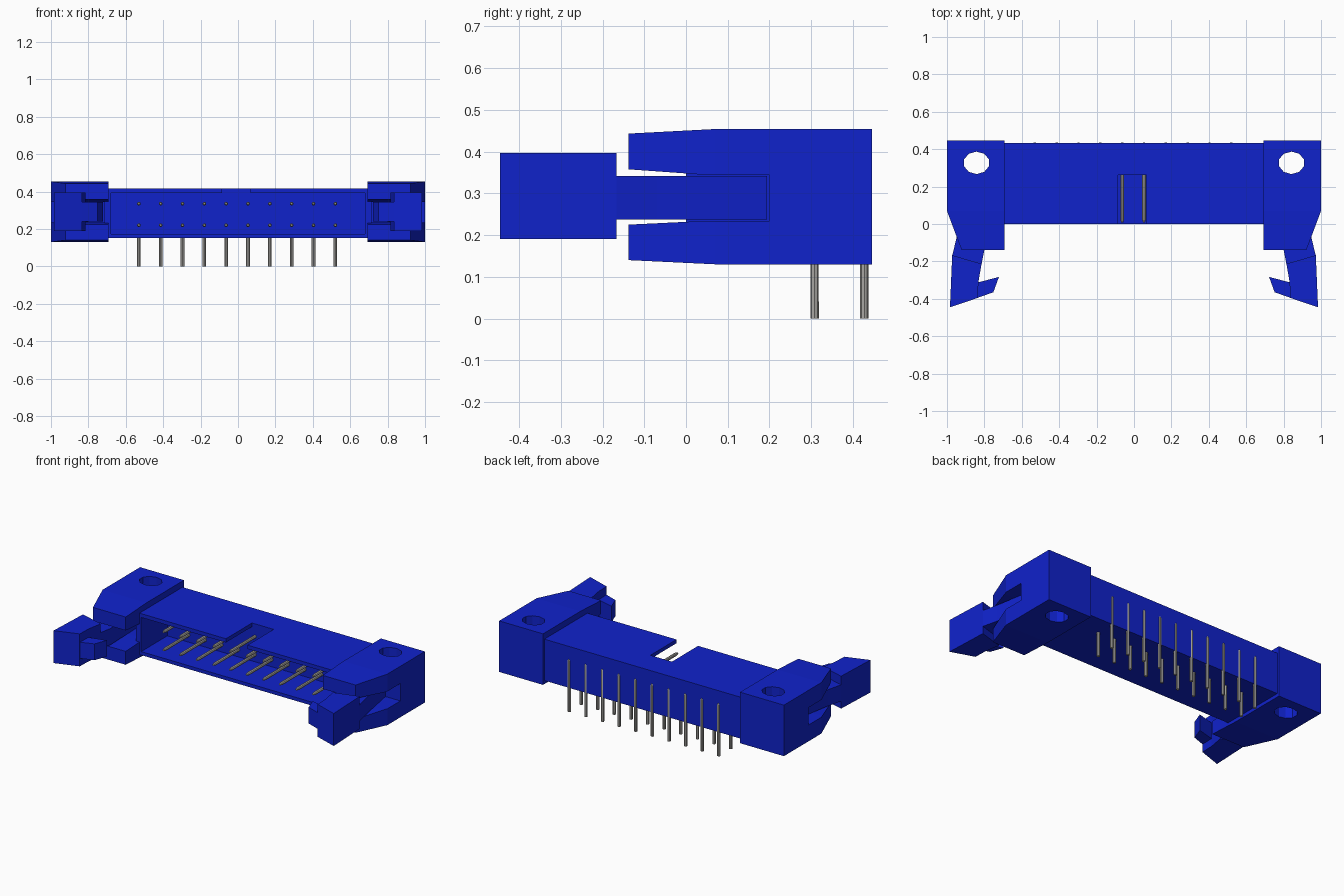
import bpy, bmesh, math

cube = bpy.data.objects.get("Cube")
if cube:
    bpy.data.objects.remove(cube, do_unlink=True)


def material(name, rgb, metallic=0.0):
    m = bpy.data.materials.new(name)
    m.use_nodes = True
    m.diffuse_color = (*rgb, 1)
    bsdf = m.node_tree.nodes["Principled BSDF"]
    bsdf.inputs["Base Color"].default_value = (*rgb, 1)
    bsdf.inputs["Metallic"].default_value = metallic
    return m


BLUE = material("blue plastic", (0.005, 0.016, 0.60))
GREY = material("grey metal", (0.40, 0.39, 0.37))


def prism(name, outline, lo, hi, axis="z", side=1):
    """Extrude a 2D outline: (x, y) along z, or (y, z) along x. side=-1 mirrors in x."""
    bm = bmesh.new()
    rings = []
    for h in (lo, hi):
        pts = [(a, b, h) if axis == "z" else (h, a, b) for a, b in outline]
        rings.append([bm.verts.new((side * x, y, z)) for x, y, z in pts])
    bm.faces.new(rings[0])
    bm.faces.new(rings[1])
    n = len(outline)
    for i in range(n):
        j = (i + 1) % n
        bm.faces.new((rings[0][i], rings[0][j], rings[1][j], rings[1][i]))
    bmesh.ops.recalc_face_normals(bm, faces=bm.faces)
    mesh = bpy.data.meshes.new(name)
    bm.to_mesh(mesh)
    bm.free()
    mesh.materials.append(BLUE)
    ob = bpy.data.objects.new(name, mesh)
    bpy.context.collection.objects.link(ob)
    return ob


def box(name, x0, x1, y0, y1, z0, z1):
    return prism(name, [(x0, y0), (x1, y0), (x1, y1), (x0, y1)], z0, z1)


def boolean(target, cutter, operation="DIFFERENCE"):
    """Apply a boolean and throw the cutter away."""
    cutter.hide_render = True
    mod = target.modifiers.new("cut", "BOOLEAN")
    mod.operation, mod.object, mod.solver = operation, cutter, "EXACT"
    bpy.context.view_layer.objects.active = target
    bpy.ops.object.modifier_apply(modifier=mod.name)
    bpy.data.objects.remove(cutter, do_unlink=True)


# Housing: a box open at the front, with a keying notch in the top wall
housing = box("housing", -0.715, 0.715, 0.0, 0.432, 0.152, 0.415)
boolean(housing, box("cavity_cutter", -0.68, 0.68, -0.1, 0.262, 0.174, 0.391))
boolean(housing, box("notch_cutter", -0.085, 0.067, -0.1, 0.262, 0.3, 0.5))

EAR_PLAN = [(0.692, -0.138), (0.922, -0.138), (1.0, 0.07), (1.0, 0.446), (0.692, 0.446)]
EAR_SIDE = [(-0.138, 0.14), (0.07, 0.13), (0.446, 0.13),
            (0.446, 0.454), (0.07, 0.454), (-0.138, 0.443)]
SLOT_SIDE = [(-0.2, 0.222), (0.05, 0.234), (0.2, 0.234),
             (0.2, 0.344), (0.05, 0.344), (-0.2, 0.362)]
HOLE = [(0.842 + 0.07 * math.cos(math.tau * i / 10 + 0.3),
         0.327 + 0.06 * math.sin(math.tau * i / 10 + 0.3)) for i in range(10)]
ARM = [(0.81, 0.194), (0.80, -0.138), (0.815, -0.215), (0.972, -0.17),
       (0.948, -0.07), (0.90, 0.194)]
HEAD = [(0.815, -0.213), (0.972, -0.167), (0.984, -0.445), (0.835, -0.395), (0.832, -0.31)]
HOOK = [(0.825, -0.31), (0.722, -0.283), (0.752, -0.365), (0.86, -0.403), (0.86, -0.31)]

# End blocks with their latches
for side, label in ((1, "left"), (-1, "right")):
    ear = prism(label + "_end_block", EAR_PLAN, 0.1, 0.5, side=side)
    boolean(ear, prism("taper", EAR_SIDE, 0.5, 1.1, "x", side), "INTERSECT")
    boolean(ear, prism("slot_cutter", SLOT_SIDE, 0.6, 1.1, "x", side))
    boolean(ear, prism("hole_cutter", HOLE, 0.0, 0.6, side=side))
    prism(label + "_latch_arm", ARM, 0.237, 0.341, side=side)
    prism(label + "_latch_head", HEAD, 0.19, 0.396, side=side)
    prism(label + "_latch_hook", HOOK, 0.24, 0.343, side=side)


def pin_mesh(name, height, back):
    """Bent round pin: forward contact, then a leg down to the board."""
    curve = bpy.data.curves.new(name, "CURVE")
    curve.dimensions = "3D"
    curve.bevel_depth, curve.bevel_resolution = 0.01, 2
    curve.use_fill_caps = True
    path = [(0.008, height, 0.55), (0.024, height, 1), (back - 0.012, height, 1),
            (back - 0.003, height - 0.004, 1), (back, height - 0.012, 1), (back, 0.0, 1)]
    spline = curve.splines.new("POLY")
    spline.points.add(len(path) - 1)
    for point, (y, z, r) in zip(spline.points, path):
        point.co = (0, y, z, 1)
        point.radius = r
    temp = bpy.data.objects.new(name, curve)
    mesh = bpy.data.meshes.new_from_object(temp)
    bpy.data.objects.remove(temp, do_unlink=True)
    mesh.materials.clear()
    mesh.materials.append(GREY)
    return mesh


# Two rows of ten pins
for row, height, back in (("upper", 0.335, 0.427), ("lower", 0.22, 0.308)):
    mesh = pin_mesh(row + "_pin", height, back)
    for i in range(10):
        pin = bpy.data.objects.new(f"{row}_pin_{i + 1}", mesh)
        pin.location.x = -0.53 + i * 0.1167
        bpy.context.collection.objects.link(pin)
        bpy.ops.object.select_all(action="DESELECT")
        pin.select_set(True)
        bpy.context.view_layer.objects.active = pin
        if i == 0:
            bpy.ops.object.shade_smooth_by_angle(angle=math.radians(40))
